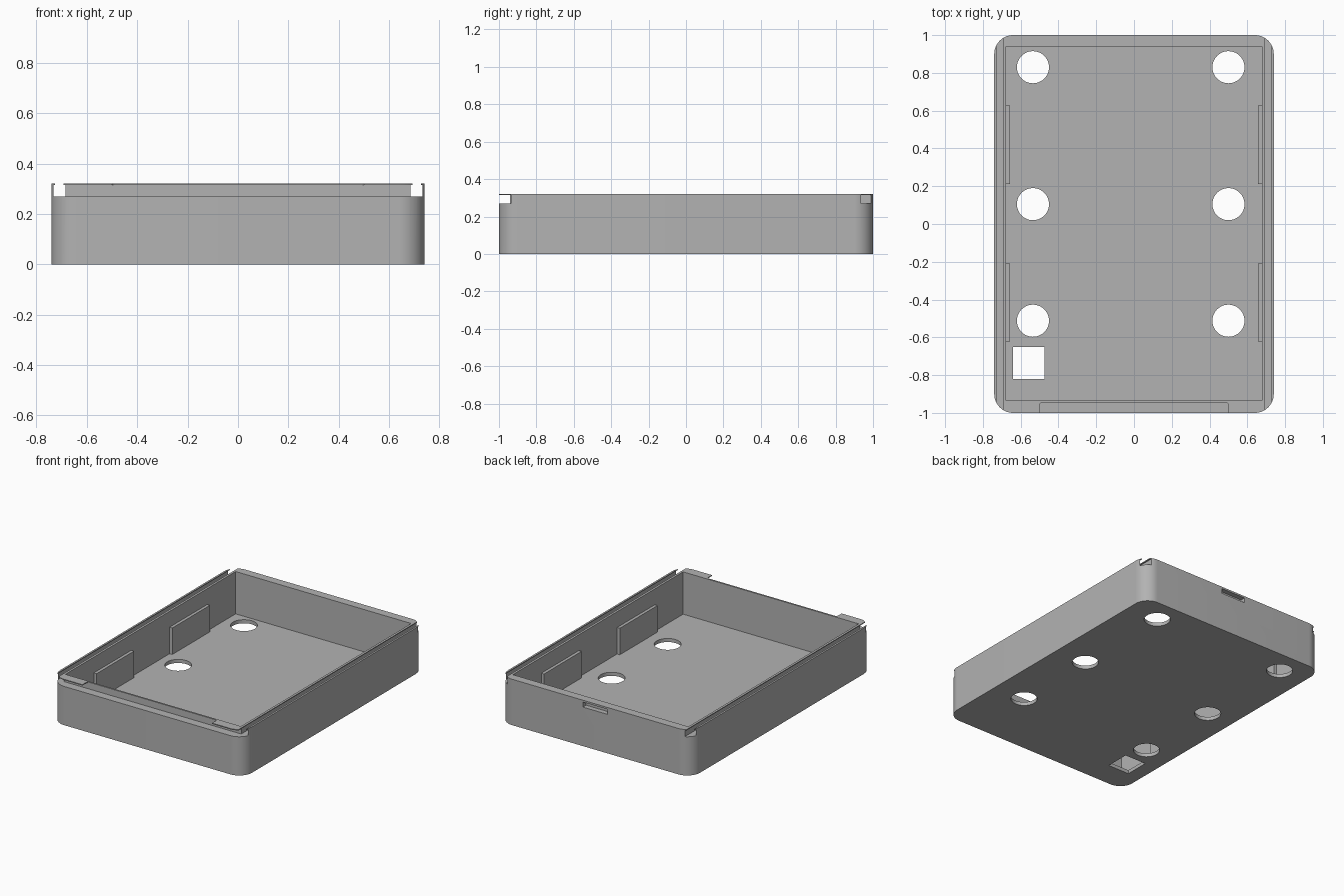
import bpy, bmesh, math
from mathutils import Vector

if "Cube" in bpy.data.objects:
    bpy.data.objects.remove(bpy.data.objects["Cube"], do_unlink=True)

W, L, H = 0.74, 1.0, 0.32        # half width, half length, height
FLOOR = 0.025
LEDGE, LIP = 0.27, 0.314         # lid groove bottom and underside of its lip

grey = bpy.data.materials.new("plain grey")
grey.use_nodes = True
grey.diffuse_color = (0.45, 0.45, 0.45, 1)
grey.node_tree.nodes["Principled BSDF"].inputs["Base Color"].default_value = (0.45, 0.45, 0.45, 1)


def prism(name, outline, z0, z1):
    """Extrude a counter-clockwise outline from z0 to z1."""
    bm = bmesh.new()
    face = bm.faces.new([bm.verts.new((x, y, z0)) for x, y in outline])
    top = bmesh.ops.extrude_face_region(bm, geom=[face])["geom"]
    verts = [v for v in top if isinstance(v, bmesh.types.BMVert)]
    bmesh.ops.translate(bm, verts=verts, vec=Vector((0, 0, z1 - z0)))
    bmesh.ops.recalc_face_normals(bm, faces=bm.faces)
    mesh = bpy.data.meshes.new(name)
    bm.to_mesh(mesh)
    bm.free()
    mesh.materials.append(grey)
    obj = bpy.data.objects.new(name, mesh)
    bpy.context.collection.objects.link(obj)
    return obj


def box(name, x0, x1, y0, y1, z0, z1):
    return prism(name, [(x0, y0), (x1, y0), (x1, y1), (x0, y1)], z0, z1)


def rounded(x0, x1, y0, y1, r, steps):
    pts = []
    corners = [(x1 - r, y1 - r), (x0 + r, y1 - r), (x0 + r, y0 + r), (x1 - r, y0 + r)]
    for q, (cx, cy) in enumerate(corners):
        for i in range(steps + 1):
            a = math.pi / 2 * (q + i / steps)
            pts.append((cx + r * math.cos(a), cy + r * math.sin(a)))
    return pts


def circle(cx, cy, r, n=48):
    return [(cx + r * math.cos(2 * math.pi * i / n), cy + r * math.sin(2 * math.pi * i / n))
            for i in range(n)]


# Tray body
tray = prism("tray", rounded(-W, W, -L, L, 0.1, 14), 0, H)
cutters = [box("cavity", -0.677, 0.677, -0.935, 0.941, FLOOR, 0.5)]

# Lid grooves along both sides, with a narrower opening in the top
for s in (-1, 1):
    a, b = sorted((s * 0.684, s * 0.733))
    cutters.append(box("side_groove", a, b, -1.2, 1.2, LEDGE, LIP))
    a, b = sorted((s * 0.693, s * 0.727))
    cutters.append(box("groove_opening", a, b, -1.3, 1.3, LIP - 0.02, 0.5))

# Front groove and the opening between the two front tabs
cutters.append(box("front_groove", -0.71, 0.71, -1.4, -0.941, LEDGE, LIP))
cutters.append(prism("front_opening", rounded(-0.5, 0.5, -1.5, -0.947, 0.012, 4), LIP - 0.02, 0.5))

# Latch pocket in the back
cutters.append(box("latch_pocket", -0.095, 0.095, 0.965, 1.2, 0.272, 0.307))

# Floor holes
for x in (-0.535, 0.5):
    for y in (0.83, 0.105, -0.512):
        cutters.append(prism("round_hole", circle(x, y, 0.085), -0.1, 0.1))
cutters.append(box("square_hole", -0.64, -0.475, -0.82, -0.65, -0.1, 0.1))

bpy.context.view_layer.objects.active = tray
for c in cutters:
    mod = tray.modifiers.new(c.name, "BOOLEAN")
    mod.operation = "DIFFERENCE"
    mod.solver = "EXACT"
    mod.object = c
    bpy.ops.object.modifier_apply(modifier=mod.name)
    bpy.data.objects.remove(c, do_unlink=True)

# Upright plates on the inner side walls
for side, s in (("right", -1), ("left", 1)):
    for place, y in (("front", -0.415), ("back", 0.42)):
        a, b = sorted((s * 0.656, s * 0.678))
        box(f"{side}_{place}_plate", a, b, y - 0.207, y + 0.207, FLOOR - 0.005, 0.21)

bpy.ops.object.select_all(action="DESELECT")
tray.select_set(True)
bpy.ops.object.shade_smooth_by_angle(angle=math.radians(30))
